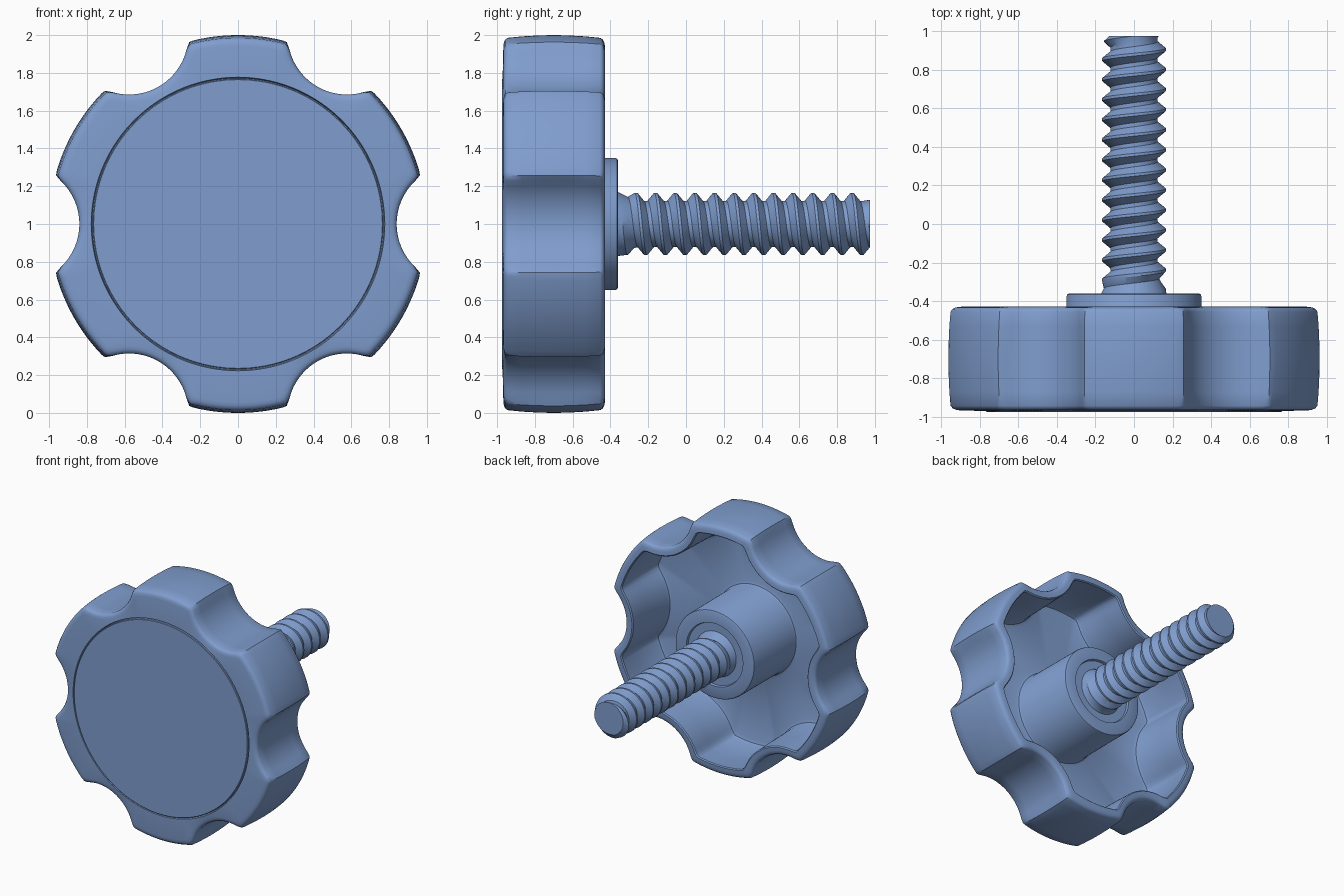
import bpy, bmesh
from math import sin, cos, pi, tau, sqrt, radians, floor

cube = bpy.data.objects.get("Cube")
if cube:
    bpy.data.objects.remove(cube)

# One blue for the whole model
blue = bpy.data.materials.new("soft_blue")
blue.use_nodes = True
color = (0.215, 0.34, 0.62, 1)
blue.diffuse_color = color
blue.node_tree.nodes["Principled BSDF"].inputs["Base Color"].default_value = color


def axis_point(r, a, y):
    """Point around the knob's y axis, raised to its centre height."""
    return (r * sin(a), y, 1 + r * cos(a))


def finish(bm, name, angle):
    bmesh.ops.recalc_face_normals(bm, faces=bm.faces)
    mesh = bpy.data.meshes.new(name)
    bm.to_mesh(mesh)
    bm.free()
    mesh.materials.append(blue)
    obj = bpy.data.objects.new(name, mesh)
    bpy.context.collection.objects.link(obj)
    bpy.ops.object.select_all(action='DESELECT')
    obj.select_set(True)
    bpy.context.view_layer.objects.active = obj
    bpy.ops.object.shade_smooth_by_angle(angle=radians(angle))
    return obj


def skin(rings, name, count, angle, close=True):
    """Bridge a list of (radius function, y) rings and cap the ends."""
    bm = bmesh.new()
    loops = [[bm.verts.new(axis_point(f(tau * i / count), tau * i / count, y))
              for i in range(count)] for f, y in rings]
    for a, b in zip(loops, loops[1:]):
        for i in range(count):
            j = (i + 1) % count
            bm.faces.new((a[i], a[j], b[j], b[i]))
    if close:
        bm.faces.new(loops[0])
        bm.faces.new(loops[-1])
    return finish(bm, name, angle)


def circle(r):
    return lambda a: r


# Six-lobed outline, inset by d, with a slight crown on the lobe tips
SCALLOP_C, SCALLOP_R = 1.154, 0.314


def lobed(d, y, blend=0.04):
    outer = 1 - 0.015 * ((y + 0.7) / 0.25) ** 2 - d
    cut = SCALLOP_R + d

    def radius(a):
        p = (a % (pi / 3)) - pi / 6
        root = cut ** 2 - (SCALLOP_C * sin(p)) ** 2
        if root <= 0:
            return outer
        near = SCALLOP_C * cos(p) - sqrt(root)
        h = max(blend - abs(near - outer), 0) / blend
        return min(near, outer) - h * h * blend / 4
    return radius


# Hollow knob: front face, grip, rim, cavity and central hub in one skin
grip = [(0.04, -0.967), (0.022, -0.964), (0.008, -0.957), (0, -0.943),
        (0, -0.87), (0, -0.78), (0, -0.7), (0, -0.62), (0, -0.53),
        (0, -0.455), (0.006, -0.442), (0.018, -0.434), (0.035, -0.43),
        (0.062, -0.428), (0.07, -0.436), (0.075, -0.6), (0.08, -0.85),
        (0.088, -0.873), (0.11, -0.882)]
hub = [(0.38, -0.882), (0.36, -0.875), (0.352, -0.855), (0.35, -0.375),
       (0.346, -0.365), (0.335, -0.36), (0.25, -0.36), (0.245, -0.378),
       (0.16, -0.378)]
rings = [(circle(0.771), -0.94), (circle(0.777), -0.971)]
rings += [(lobed(d, y), y) for d, y in grip]
rings += [(circle(r), y) for r, y in hub]
skin(rings, "lobed_knob", 288, 35)

# Round front cover
skin([(circle(0.768), -0.945), (circle(0.768), -0.972), (circle(0.764), -0.975)],
     "front_cover", 128, 35)

# Threaded stud
PITCH, CREST, ROOT = 0.104, 0.165, 0.123
START, END, PHASE = -0.38, 0.975, -0.161
CREST_HALF, ROOT_FROM = 0.07, 0.40


def thread_radius(a, y):
    u = (y - PHASE) / PITCH - a / tau
    u = abs(u - floor(u + 0.5))
    t = min(max((u - CREST_HALF) / (ROOT_FROM - CREST_HALF), 0), 1)
    r = CREST + (ROOT - CREST) * t
    r = max(r, 0.18 - 0.5 * (y - START))       # run-out collar at the hub
    return min(r, 0.128 + 1.1 * (END - y))     # chamfered tip


SIDES = 64
bm = bmesh.new()
turns = range(-5, 13)
rows = [n + u for n in turns for u in (-CREST_HALF, CREST_HALF, ROOT_FROM, 1 - ROOT_FROM)]
columns = []
for i in range(SIDES + 1):
    a = tau * i / SIDES
    col = []
    for u in rows:
        y = min(max(PHASE + PITCH * (u + a / tau), START), END)
        col.append(bm.verts.new(axis_point(thread_radius(a, y), a, y)))
    columns.append(col)
for a, b in zip(columns, columns[1:]):
    for k in range(len(rows) - 1):
        bm.faces.new((a[k], b[k], b[k + 1], a[k + 1]))
bmesh.ops.remove_doubles(bm, verts=bm.verts, dist=0.0002)
bmesh.ops.holes_fill(bm, edges=[e for e in bm.edges if e.is_boundary], sides=0)
finish(bm, "threaded_stud", 30)
